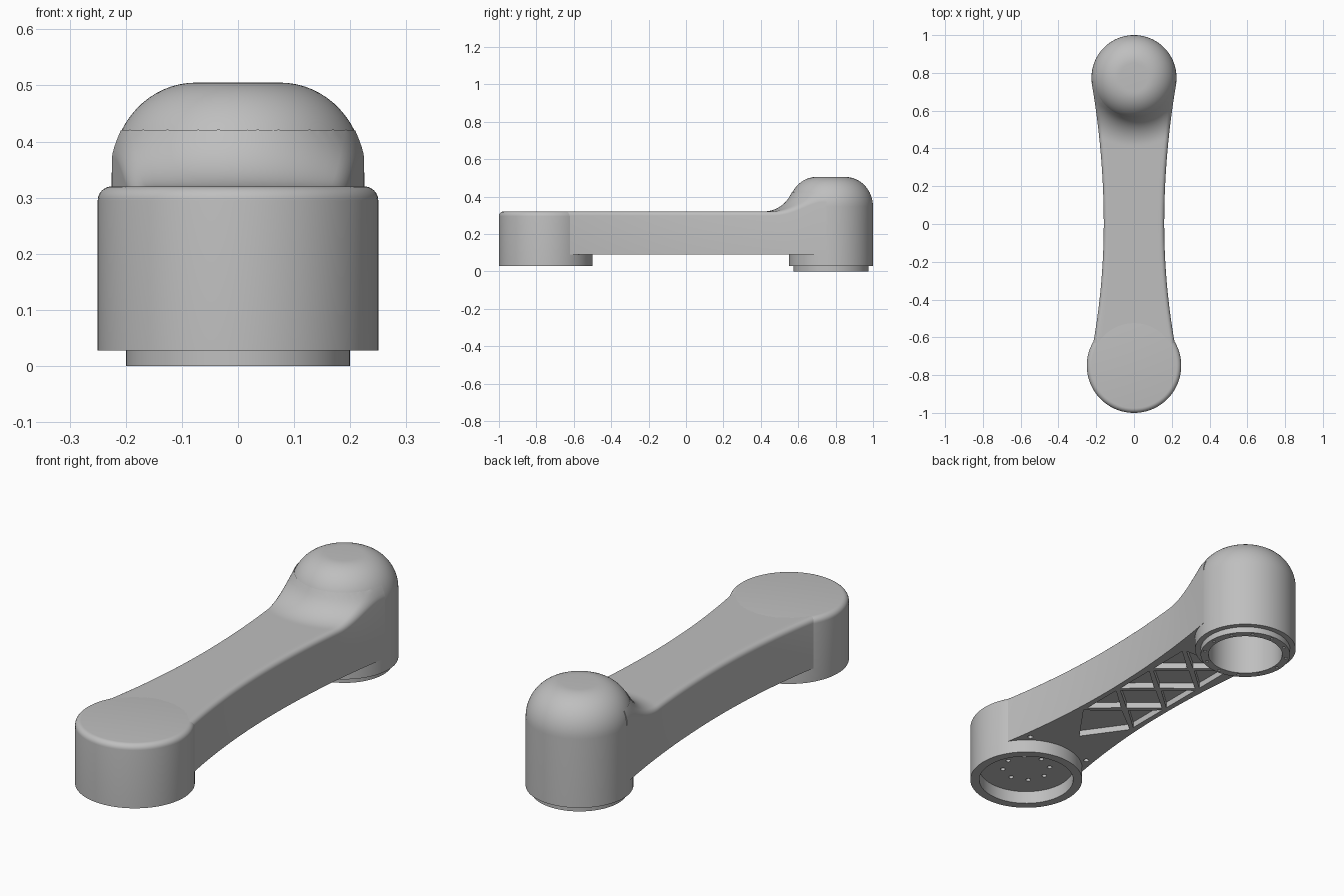
import bpy, bmesh
from math import sin, cos, pi, sqrt, hypot

cube = bpy.data.objects.get("Cube")
if cube:
    bpy.data.objects.remove(cube, do_unlink=True)

grey = bpy.data.materials.new("light_grey")
grey.use_nodes = True
grey.diffuse_color = (0.52, 0.52, 0.52, 1)
grey.node_tree.nodes["Principled BSDF"].inputs["Base Color"].default_value = (0.52, 0.52, 0.52, 1)

FRONT_Y, REAR_Y = -0.75, 0.775
BASE, TOP = 0.09, 0.32


def finish(bm, name):
    bmesh.ops.recalc_face_normals(bm, faces=bm.faces)
    mesh = bpy.data.meshes.new(name)
    bm.to_mesh(mesh)
    bm.free()
    mesh.materials.append(grey)
    ob = bpy.data.objects.new(name, mesh)
    bpy.context.collection.objects.link(ob)
    return ob


def lathe(name, profile, y, steps=96):
    bm = bmesh.new()
    verts = [bm.verts.new((r, 0, z)) for r, z in profile]
    edges = [bm.edges.new(pair) for pair in zip(verts, verts[1:])]
    bmesh.ops.spin(bm, geom=verts + edges, axis=(0, 0, 1), cent=(0, 0, 0),
                   angle=2 * pi, steps=steps, use_merge=True)
    bmesh.ops.remove_doubles(bm, verts=bm.verts, dist=1e-5)
    bmesh.ops.translate(bm, verts=bm.verts, vec=(0, y, 0))
    return finish(bm, name)


def prism(bm, outline, z0, z1):
    low = [bm.verts.new((x, y, z0)) for x, y in outline]
    high = [bm.verts.new((x, y, z1)) for x, y in outline]
    bm.faces.new(low[::-1])
    bm.faces.new(high)
    for i in range(len(low)):
        j = (i + 1) % len(low)
        bm.faces.new((low[i], low[j], high[j], high[i]))


def circle(x, y, r, n):
    return [(x + r * cos(2 * pi * i / n), y + r * sin(2 * pi * i / n)) for i in range(n)]


def cut(ob, prisms):
    bm = bmesh.new()
    for outline, z0, z1 in prisms:
        prism(bm, outline, z0, z1)
    cutter = finish(bm, "cutter")
    cutter.hide_render = True
    mod = ob.modifiers.new("cut", 'BOOLEAN')
    mod.object = cutter
    mod.operation = 'DIFFERENCE'
    mod.solver = 'EXACT'
    select(ob)
    bpy.ops.object.modifier_apply(modifier=mod.name)
    bpy.data.objects.remove(cutter, do_unlink=True)


def select(ob):
    bpy.ops.object.select_all(action='DESELECT')
    ob.select_set(True)
    bpy.context.view_layer.objects.active = ob


def arc(cr, cz, rr, rz, n):
    return [(cr + rr * cos(pi / 2 * i / n), cz + rz * sin(pi / 2 * i / n)) for i in range(n + 1)]


# Front hub: open cup below, softly rounded rim on top
front_hub = lathe("front_hub",
                  [(0, 0.088), (0.21, 0.088), (0.21, 0.028), (0.25, 0.028)]
                  + arc(0.225, 0.295, 0.025, 0.025, 6) + [(0, TOP)], FRONT_Y)
cut(front_hub, [(circle(x, y, 0.011, 12), 0.07, 0.12)
                for x, y in circle(0, FRONT_Y, 0.105, 8)])

# Rear hub: domed housing with a stepped, bored foot
rear_hub = lathe("rear_hub",
                 [(0, 0.3), (0.165, 0.3), (0.165, 0), (0.2, 0), (0.2, 0.028), (0.225, 0.028)]
                 + arc(0.075, 0.345, 0.15, 0.16, 16) + [(0, 0.505)], REAR_Y)
cut(rear_hub, [(circle(x, y, 0.007, 10), -0.02, 0.02)
               for x, y in circle(0, REAR_Y, 0.183, 12)])

# Pin inside the rear bore
pin = lathe("bore_pin", [(0, 0.12), (0.02, 0.12), (0.02, 0.31), (0, 0.31)], REAR_Y, 24)


# Waisted arm whose top sweeps up into the dome
def half_width(y):
    return 0.16 + (0.14 if y < 0 else 0.115) * y * y


def lift(x, y):
    d = hypot(x, y - REAR_Y)
    if d >= 0.36:
        return 0
    if d > 0.215:
        return 0.16 - sqrt(0.16 ** 2 - (0.36 - d) ** 2)
    return 0.025 + 0.155 * sqrt(1 - (max(0, d - 0.075) / 0.155) ** 2)


def section(y):
    w, f = half_width(y), 0.022
    right = [(w, BASE)] + arc(w - f, TOP - f, f, f, 5)
    inner = [((w - f) * (1 - i / 10), TOP) for i in range(1, 20)]
    left = [(-x, z) for x, z in reversed(right)]
    return [(x, y, z if z == BASE else z + lift(x, y)) for x, z in right + inner + left]


stations = [-0.7 + 0.05 * i for i in range(21)] + [0.32 + 0.01 * i for i in range(44)]
bm = bmesh.new()
rings = [[bm.verts.new(p) for p in section(y)] for y in stations]
for a, b in zip(rings, rings[1:]):
    for i in range(len(a)):
        j = (i + 1) % len(a)
        bm.faces.new((a[i], a[j], b[j], b[i]))
bm.faces.new(rings[0])
bm.faces.new(rings[-1][::-1])
arm = finish(bm, "arm")
cut(arm, [(circle(0, FRONT_Y, 0.222, 96), -1, 1), (circle(0, REAR_Y, 0.21, 96), -1, 1)])

# Crossed rib lattice left between shallow pockets under the arm
W, BAY, RIB = 0.135, 0.23, 0.014
pockets = [[(0, -0.38), (W, -0.19), (0, -0.085), (-W, -0.19)]]
for k in range(2):
    y = 0.05 + BAY * k
    h = BAY / 2 - RIB
    pockets.append([(0, y - h), (W - RIB, y), (0, y + h), (RIB - W, y)])
pockets.append([(0, 0.41), (W - RIB, 0.51), (RIB - W, 0.51)])
for k in range(3):
    y = -0.065 + BAY * k
    h = BAY / 2 - RIB
    for s in (1, -1):
        pockets.append([(s * RIB * 1.5, y), (s * W, y - h), (s * W, y + h)][::s])
holes = [circle(s * 0.163, -0.527, 0.012, 12) for s in (1, -1)]
cut(arm, [(p, 0.05, BASE + 0.028) for p in pockets + holes])

for ob in (front_hub, rear_hub, pin, arm):
    select(ob)
    bpy.ops.object.shade_smooth_by_angle(angle=0.6)
